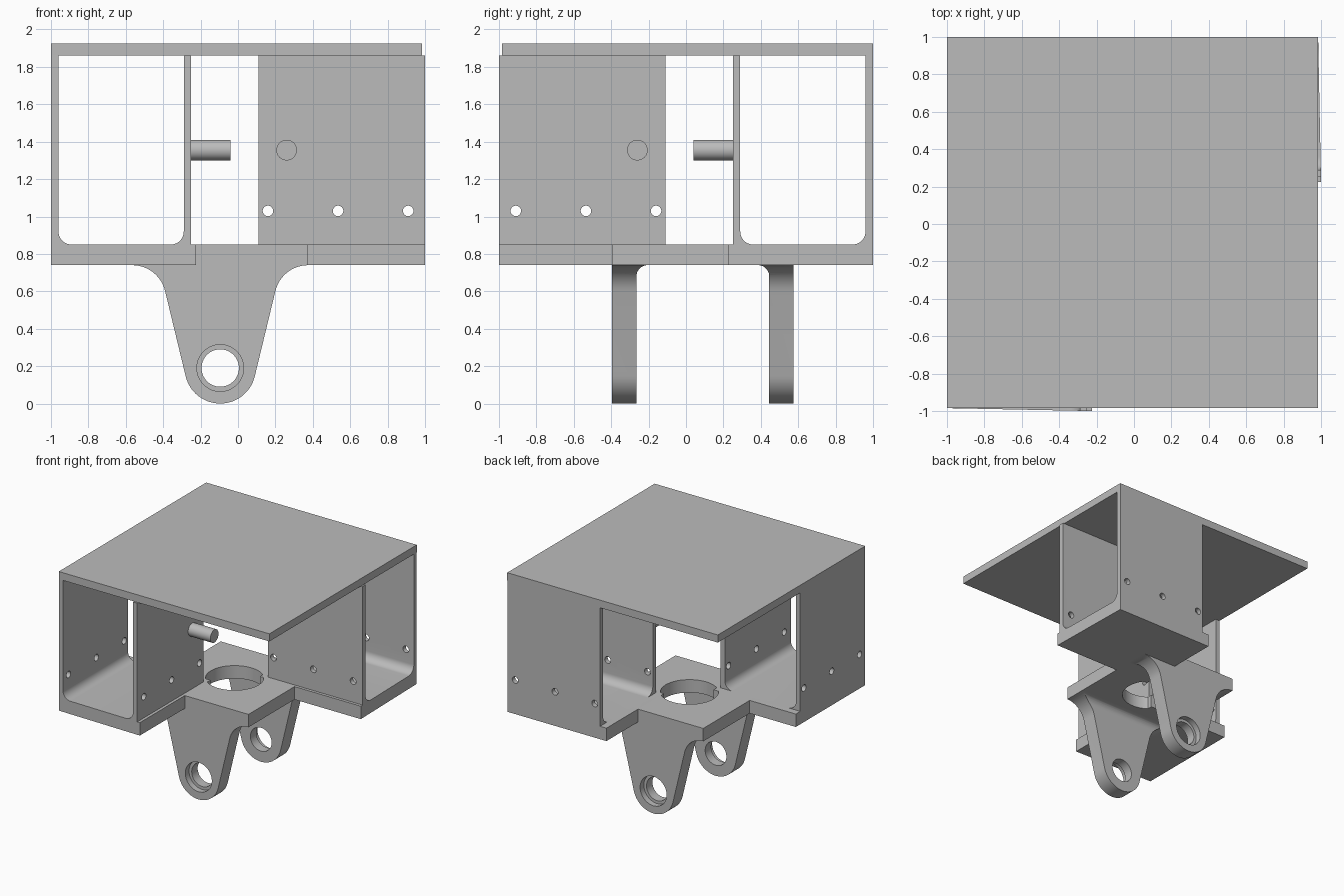
import bpy, bmesh
from math import radians, sin, cos
from mathutils import Vector

if "Cube" in bpy.data.objects:
    bpy.data.objects.remove(bpy.data.objects["Cube"])

GREY = (0.5, 0.5, 0.5, 1)
mat = bpy.data.materials.new("plain grey")
mat.use_nodes = True
mat.diffuse_color = GREY
mat.node_tree.nodes["Principled BSDF"].inputs["Base Color"].default_value = GREY


def arc(u, v, r, start, end, n=12):
    angles = [radians(start + (end - start) * i / n) for i in range(n + 1)]
    return [(u + r * cos(a), v + r * sin(a)) for a in angles]


def rect(u0, u1, v0, v1):
    return [(u0, v0), (u1, v0), (u1, v1), (u0, v1)]


def circle(u, v, r):
    return arc(u, v, r, 0, 360, 48)[:-1]


def prism(name, profile, low, high, place):
    """Extrude a profile; place(u, v, w) gives the point in space."""
    bm = bmesh.new()
    face = bm.faces.new([bm.verts.new(place(u, v, low)) for u, v in profile])
    moved = bmesh.ops.extrude_face_region(bm, geom=[face])["geom"]
    shift = Vector(place(0, 0, high)) - Vector(place(0, 0, low))
    bmesh.ops.translate(bm, vec=shift,
                        verts=[g for g in moved if isinstance(g, bmesh.types.BMVert)])
    bmesh.ops.recalc_face_normals(bm, faces=bm.faces)
    mesh = bpy.data.meshes.new(name)
    bm.to_mesh(mesh)
    bm.free()
    mesh.materials.append(mat)
    obj = bpy.data.objects.new(name, mesh)
    bpy.context.collection.objects.link(obj)
    return obj


def combine(obj, other, operation):
    mod = obj.modifiers.new("combine", "BOOLEAN")
    mod.operation, mod.solver, mod.object = operation, "EXACT", other
    bpy.ops.object.select_all(action="DESELECT")
    bpy.context.view_layer.objects.active = obj
    obj.select_set(True)
    bpy.ops.object.modifier_apply(modifier=mod.name)
    bpy.data.objects.remove(other)


def smooth(obj):
    bpy.ops.object.select_all(action="DESELECT")
    bpy.context.view_layer.objects.active = obj
    obj.select_set(True)
    bpy.ops.object.shade_smooth_by_angle(angle=radians(30))


def flat(u, v, w):      # plan profile, extruded upward
    return (u, v, w)


def along_y(u, v, w):   # front profile, extruded in depth
    return (u, w, v)


def along_x(u, v, w):   # side profile, extruded sideways
    return (w, u, v)


def swapped(place):     # reflection across the diagonal, for the second channel
    def inner(u, v, w):
        x, y, z = place(u, v, w)
        return (-y, -x, z)
    return inner


# Roof plate
prism("top_plate", rect(-1, 0.985, -0.985, 1), 1.86, 1.925, flat)

# Two open channels at right angles, each with a base, screw holes and a peg
U_SHAPE = ([(-1, 0.8), (-0.25, 0.8), (-0.25, 1.86), (-0.29, 1.86)]
           + arc(-0.36, 0.92, 0.07, 0, -90)
           + arc(-0.89, 0.92, 0.07, -90, -180)
           + [(-0.96, 1.86), (-1, 1.86)])

for side, wrap in (("front", lambda p: p), ("back", swapped)):
    channel = prism(side + "_channel", U_SHAPE, -1, -0.11, wrap(along_y))
    base = prism("base", rect(-1, -0.225, -1, -0.05), 0.74, 0.85, wrap(flat))
    combine(channel, base, "UNION")
    for y in (-0.91, -0.535, -0.16):
        drill = prism("drill", circle(y, 1.03, 0.028), -1.1, -0.1, wrap(along_x))
        combine(channel, drill, "DIFFERENCE")
    # Slightly slanted open end
    for vert in channel.data.vertices:
        x, y, z = vert.co
        if side == "front" and y < -0.99:
            vert.co.y += 0.02 * (-0.225 - x)
        elif side == "back" and x > 0.99:
            vert.co.x -= 0.02 * (y - 0.225)
    smooth(channel)
    peg = prism(side + "_peg", circle(-0.26, 1.355, 0.055), -0.25, -0.04, wrap(along_x))
    smooth(peg)

# Centre plate with its large round opening
MID_X, MID_Y = -0.095, 0.09
plate = prism("centre_plate", rect(-0.565, 0.375, -0.395, 0.575), 0.74, 0.85, flat)
combine(plate, prism("drill", circle(MID_X, MID_Y, 0.225), 0.6, 1, flat), "DIFFERENCE")
smooth(plate)

# Tapered lugs: flared at the top, round at the eye, filleted on the inside
LUG = [(MID_X + u, v) for u, v in
       arc(0, 0.19, 0.19, -167, -13, 32)
       + arc(0.47, 0.56, 0.18, 167, 90)
       + arc(-0.47, 0.56, 0.18, 90, 13)]
SECTION = ([(-0.395, -0.1), (-0.265, -0.1)]
           + arc(-0.205, 0.68, 0.06, 180, 90) + [(-0.395, 0.74)])

for name, flip in (("front_lug", 1), ("back_lug", -1)):
    def depth(y):
        return MID_Y + flip * (y - MID_Y)

    lug = prism(name, LUG, depth(-0.395), depth(-0.2), along_y)
    section = prism("section", [(depth(y), z) for y, z in SECTION], -0.8, 0.6, along_x)
    combine(lug, section, "INTERSECT")
    for radius, end in ((0.1, -0.1), (0.125, -0.345)):
        drill = prism("drill", circle(MID_X, 0.19, radius), depth(-0.5), depth(end), along_y)
        combine(lug, drill, "DIFFERENCE")
    smooth(lug)
